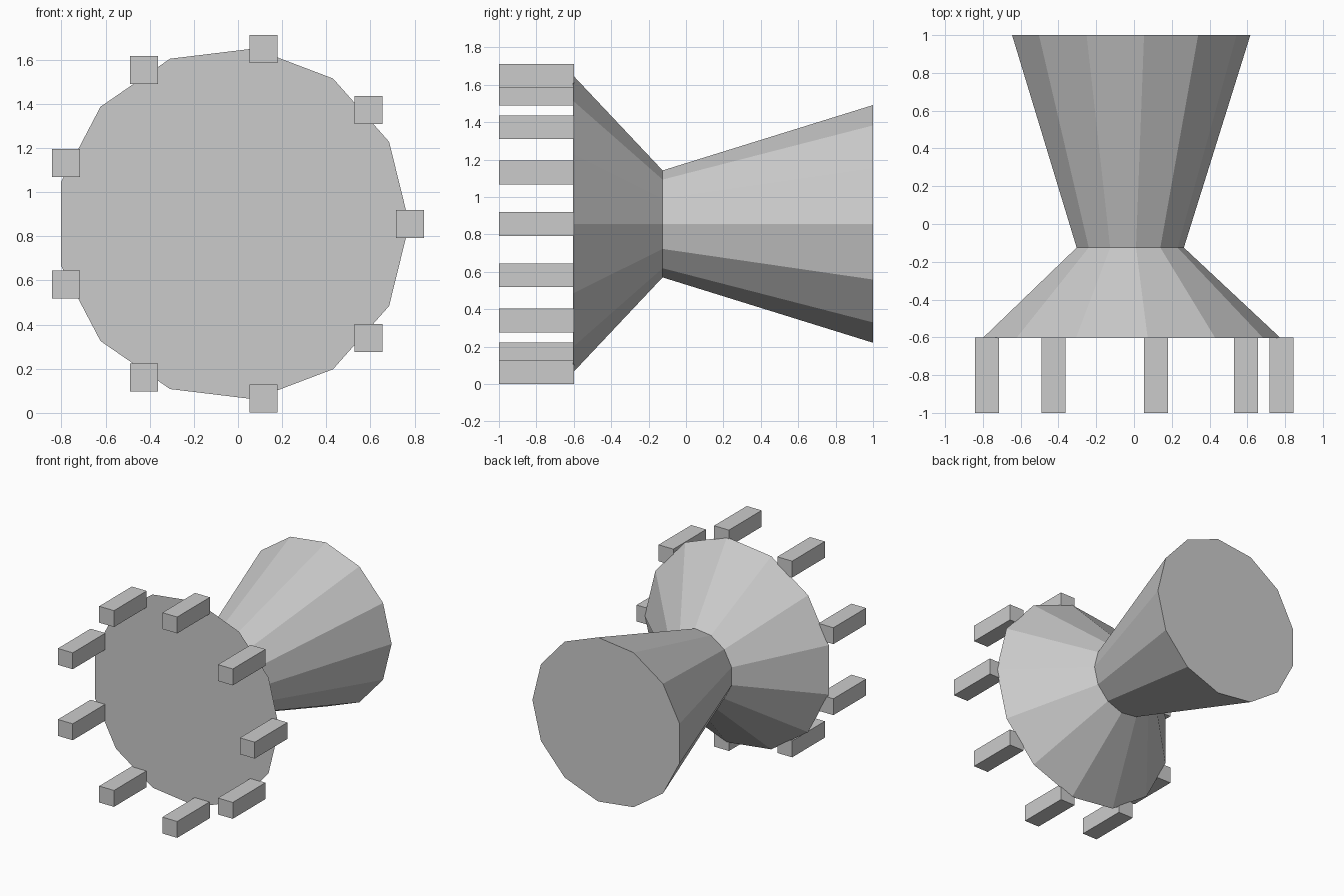
import bpy, bmesh
from math import cos, sin, tau

if "Cube" in bpy.data.objects:
    bpy.data.objects.remove(bpy.data.objects["Cube"])

CX, CZ = -0.024, 0.856   # common axis, running along y
SIDES = 13


def make_object(name, bm):
    bmesh.ops.recalc_face_normals(bm, faces=bm.faces)
    mesh = bpy.data.meshes.new(name)
    bm.to_mesh(mesh)
    bm.free()
    obj = bpy.data.objects.new(name, mesh)
    bpy.context.collection.objects.link(obj)
    return obj


# Waisted body: wide front disc, narrow neck, flared rear bell
bm = bmesh.new()
rings = []
for y, r in [(-0.604, 0.80), (-0.125, 0.288), (1.0, 0.64)]:
    rings.append([bm.verts.new((CX + r * cos(tau * i / SIDES), y,
                                CZ + r * sin(tau * i / SIDES)))
                  for i in range(SIDES)])
for a, b in zip(rings, rings[1:]):
    for i in range(SIDES):
        j = (i + 1) % SIDES
        bm.faces.new((a[i], a[j], b[j], b[i]))
bm.faces.new(rings[0])
bm.faces.new(rings[-1])
make_object("waisted_body", bm)

# Nine square prongs around the front rim
PRONGS, RADIUS, WIDTH, LENGTH = 9, 0.804, 0.127, 0.40
for k in range(PRONGS):
    a = tau * k / PRONGS
    bm = bmesh.new()
    bmesh.ops.create_cube(bm, size=1)
    bmesh.ops.scale(bm, vec=(WIDTH, LENGTH, WIDTH), verts=bm.verts)
    prong = make_object(f"rim_prong_{k + 1}", bm)
    prong.location = (CX + RADIUS * cos(a), -1 + LENGTH / 2,
                      CZ + RADIUS * sin(a))
